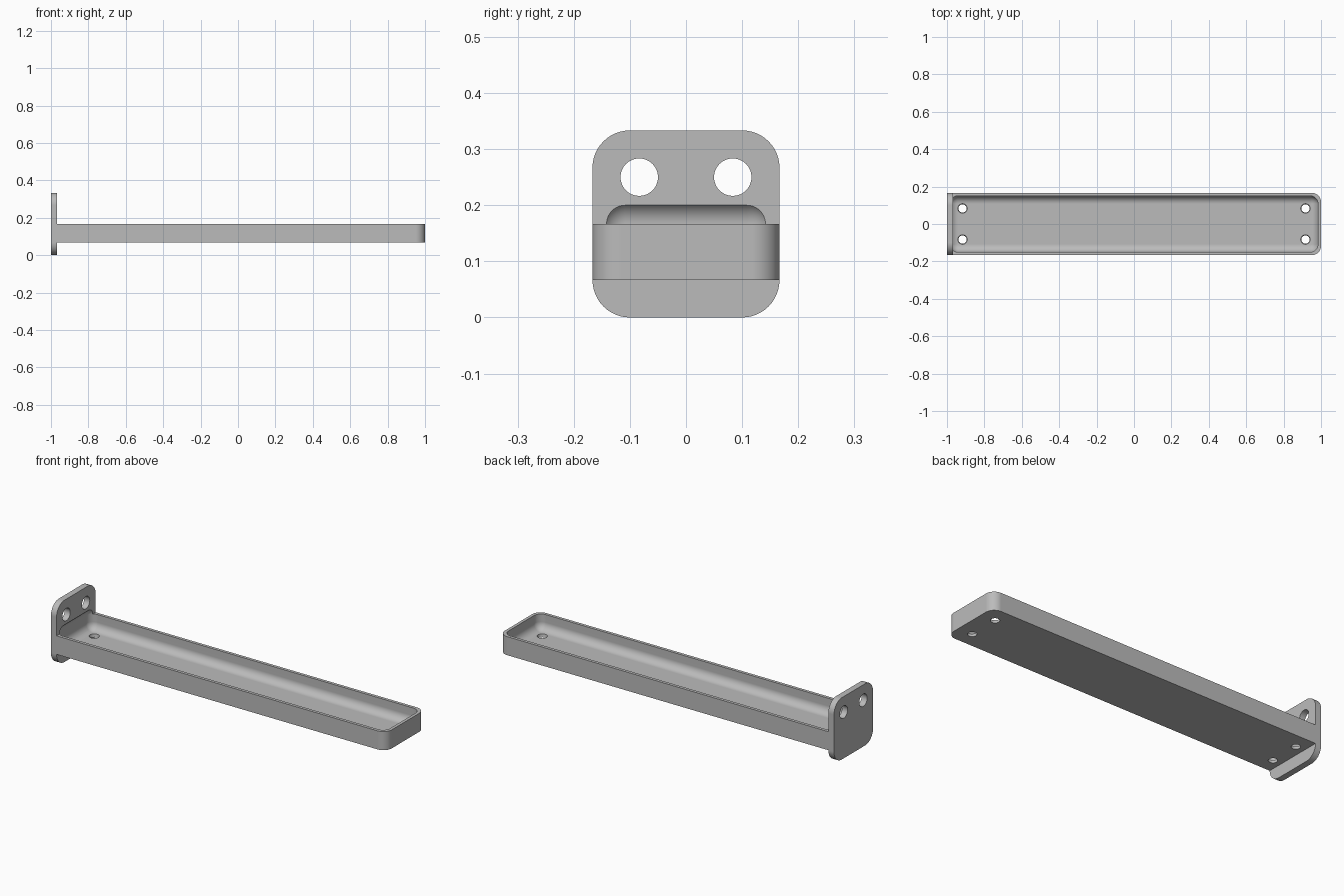
import bpy, bmesh, math
from mathutils import Matrix, Vector

cube = bpy.data.objects.get("Cube")
if cube:
    bpy.data.objects.remove(cube, do_unlink=True)

U = 1 / 60  # one millimetre in model units

grey = bpy.data.materials.new("plain grey")
grey.use_nodes = True
colour = (0.5, 0.5, 0.5, 1)
grey.diffuse_color = colour
grey.node_tree.nodes["Principled BSDF"].inputs["Base Color"].default_value = colour


def make_object(name, bm):
    bmesh.ops.scale(bm, vec=(U, U, U), verts=bm.verts)
    bmesh.ops.recalc_face_normals(bm, faces=bm.faces)
    mesh = bpy.data.meshes.new(name)
    bm.to_mesh(mesh)
    bm.free()
    mesh.materials.append(grey)
    obj = bpy.data.objects.new(name, mesh)
    bpy.context.collection.objects.link(obj)
    return obj


def rounded_box(name, low, high, radius, pick, segments=12):
    """Box between two corners, rounding the edges chosen by pick(edge)."""
    low, high = Vector(low), Vector(high)
    bm = bmesh.new()
    bmesh.ops.create_cube(bm, size=1)
    bmesh.ops.scale(bm, vec=high - low, verts=bm.verts)
    bmesh.ops.translate(bm, vec=(low + high) / 2, verts=bm.verts)
    bmesh.ops.bevel(bm, geom=[e for e in bm.edges if pick(e)], offset=radius,
                    segments=segments, profile=0.5, affect='EDGES')
    return make_object(name, bm)


def hole_cutter(name, centre, bottom, top, depth, turn=Matrix()):
    bm = bmesh.new()
    bmesh.ops.create_cone(bm, cap_ends=True, segments=48, radius1=bottom,
                          radius2=top, depth=depth,
                          matrix=Matrix.Translation(centre) @ turn)
    return make_object(name, bm)


def along(edge, axis):
    a, b = edge.verts
    return abs(a.co[axis] - b.co[axis]) > 0.5


def finish(obj, cutters):
    bpy.context.view_layer.objects.active = obj
    for c in cutters:
        mod = obj.modifiers.new("cut", 'BOOLEAN')
        mod.operation, mod.solver, mod.object = 'DIFFERENCE', 'EXACT', c
        bpy.ops.object.modifier_apply(modifier=mod.name)
    bpy.ops.object.select_all(action='DESELECT')
    obj.select_set(True)
    bpy.ops.object.shade_smooth_by_angle(angle=math.radians(30))
    # Keeps the large flat faces flat beside the fillets
    mod = obj.modifiers.new("flat faces", 'WEIGHTED_NORMAL')
    mod.keep_sharp = True


# Main parts
mounting_plate = rounded_box("mounting_plate", (-60, -10, 0), (-58, 10, 20), 4,
                             lambda e: along(e, 0))
tray = rounded_box("tray", (-58, -10, 4), (60, 10, 10), 3,
                   lambda e: along(e, 2) and e.verts[0].co.x > 0)

# Filleted hollow, reaching slightly into the plate
pocket = rounded_box("pocket_cutter", (-59, -9, 5), (59, 9, 12.5), 2.5,
                     lambda e: True)

# Holes through the plate and the tray floor
sideways = Matrix.Rotation(math.pi / 2, 4, 'Y')
plate_holes = [hole_cutter("plate_hole_cutter", (-59, y, 15), 2, 2, 6, sideways)
               for y in (-5, 5)]
floor_holes = [hole_cutter("floor_hole_cutter", (x, y, 4.5), 1.3, 1.55, 1.4)
               for x in (-55, 55) for y in (-5, 5)]

finish(mounting_plate, [pocket] + plate_holes)
finish(tray, [pocket] + floor_holes)

for cutter in [pocket] + plate_holes + floor_holes:
    bpy.data.objects.remove(cutter, do_unlink=True)
